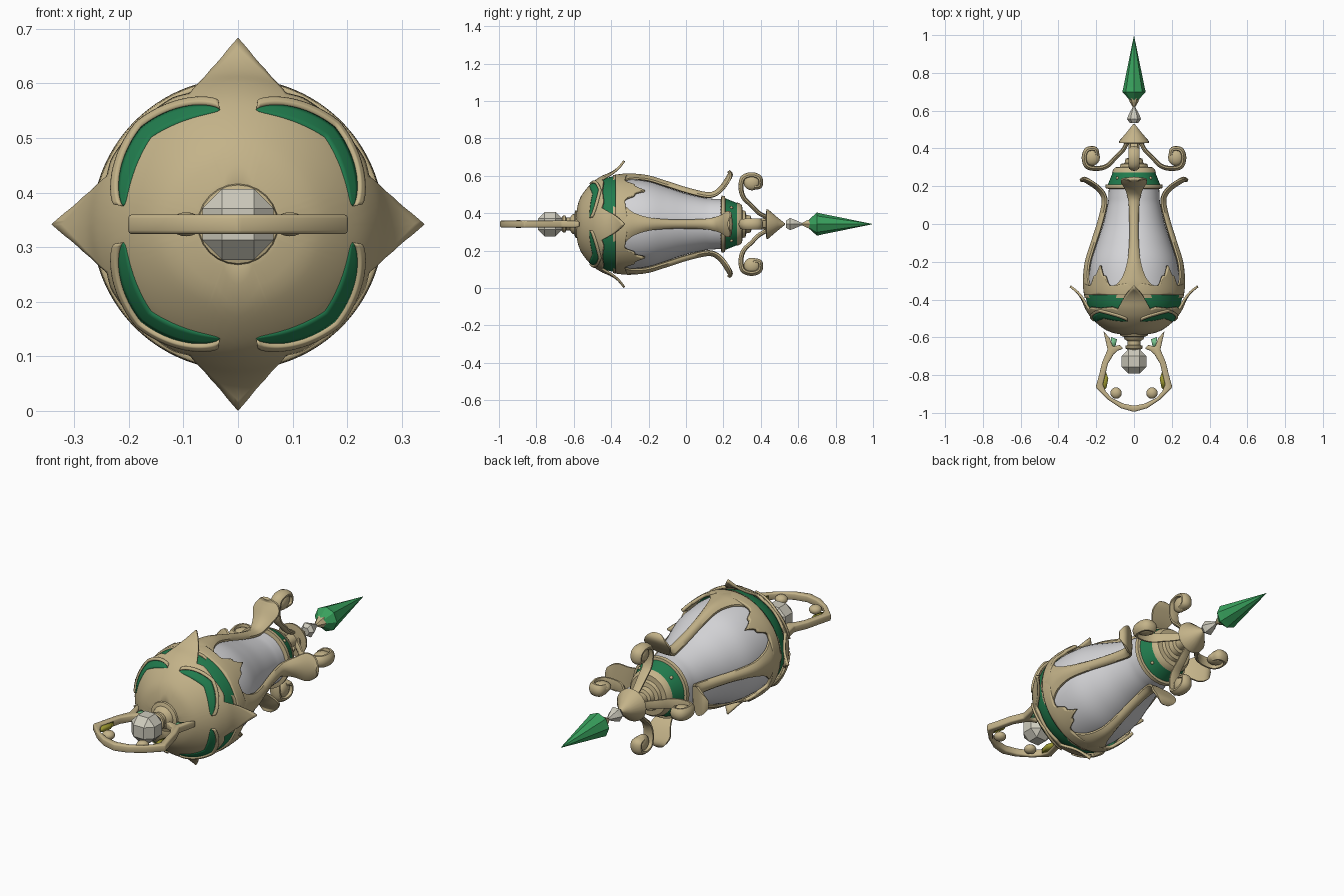
import bpy, bmesh, math
from math import sin, cos, pi, radians, hypot

Z0 = 0.342  # height of the long axis, which runs along y

if "Cube" in bpy.data.objects:
    bpy.data.objects.remove(bpy.data.objects["Cube"])


def material(name, r, g, b):
    m = bpy.data.materials.new(name)
    m.use_nodes = True
    m.diffuse_color = (r, g, b, 1)
    m.node_tree.nodes["Principled BSDF"].inputs["Base Color"].default_value = (r, g, b, 1)
    return m


GOLD = material("pale gold", .55, .45, .25)
GREEN = material("enamel green", .015, .2, .075)
CRYSTAL = material("crystal green", .04, .36, .11)
GLASS = material("frosted glass", .68, .68, .7)
GEM = material("ivory gem", .62, .6, .51)
LEAF = material("light green", .19, .55, .27)
OLIVE = material("olive", .33, .31, .03)


def finish(name, bm, mat, smooth=True, solid=0, mirror=False, bevel=0):
    bmesh.ops.remove_doubles(bm, verts=bm.verts, dist=1e-5)
    bmesh.ops.recalc_face_normals(bm, faces=bm.faces)
    mesh = bpy.data.meshes.new(name)
    bm.to_mesh(mesh)
    bm.free()
    ob = bpy.data.objects.new(name, mesh)
    bpy.context.collection.objects.link(ob)
    mesh.materials.append(mat)
    if mirror:
        ob.modifiers.new("mirror", "MIRROR")
    if solid:
        s = ob.modifiers.new("thickness", "SOLIDIFY")
        s.thickness, s.offset = solid, 0
    if bevel:
        b = ob.modifiers.new("bevel", "BEVEL")
        b.width, b.segments = bevel, 2
    if smooth:
        bpy.ops.object.select_all(action="DESELECT")
        ob.select_set(True)
        bpy.context.view_layer.objects.active = ob
        bpy.ops.object.shade_smooth_by_angle(angle=radians(40))
    return ob


def curve(pts, n=5):
    """Smooth curve through tuples."""
    out = []
    for i in range(len(pts) - 1):
        a, b, c, d = pts[max(i - 1, 0)], pts[i], pts[i + 1], pts[min(i + 2, len(pts) - 1)]
        for k in range(n):
            t = k / n
            out.append(tuple(q + t / 2 * (r - p + t * (2 * p - 5 * q + 4 * r - s + t * (3 * (q - r) + s - p)))
                             for p, q, r, s in zip(a, b, c, d)))
    return out + [pts[-1]]


def lookup(table, t):
    for (a, va), (b, vb) in zip(table, table[1:]):
        if t <= b:
            return va + (vb - va) * max(0, t - a) / (b - a)
    return table[-1][1]


def polar(y, r, a):
    return (r * cos(a), y, Z0 + r * sin(a))


def skin(bm, rows, closed=False, caps=False):
    vs = [[bm.verts.new(p) for p in row] for row in rows]
    n = len(vs[0])
    for p, q in zip(vs, vs[1:]):
        for i in range(n if closed else n - 1):
            j = (i + 1) % n
            bm.faces.new((p[i], p[j], q[j], q[i]))
    if caps:
        bm.faces.new(vs[0])
        bm.faces.new(vs[-1])


def lathe(name, profile, mat, sides=40, smooth=True):
    bm = bmesh.new()
    rows = [[polar(y, max(r, .0005), 2 * pi * i / sides) for i in range(sides)] for y, r in profile]
    skin(bm, rows, closed=True, caps=True)
    return finish(name, bm, mat, smooth)


def patch(name, mat, radius, lo, hi, start, end, off, solid, copies=4, nu=48, nv=10):
    """Curved panel between two edge curves, repeated round the axis (degrees)."""
    bm = bmesh.new()
    for c in range(copies):
        rows = []
        for i in range(nu + 1):
            d = start + (end - start) * i / nu
            f = abs((d + 45) % 90 - 45)
            ys = [lo(f) + (hi(f) - lo(f)) * j / nv for j in range(nv + 1)]
            rows.append([polar(y, lookup(radius, y) + off, radians(d + 90 * c)) for y in ys])
        skin(bm, rows)
    return finish(name, bm, mat, True, solid)


def ribbons(name, path, mat, bend):
    """Four ridged ribbons; path holds y, radius, half width, thickness."""
    bm = bmesh.new()
    section = [(-1, .1), (-.6, .75), (0, 1), (.6, .75), (1, .1), (1, -.5), (0, -.9), (-1, -.5)]
    for c in range(4):
        a = c * pi / 2
        rows = []
        for i, (y, r, w, t) in enumerate(path):
            p, q = path[max(i - 1, 0)], path[min(i + 1, len(path) - 1)]
            dy, dr = q[0] - p[0], q[1] - p[1]
            n = hypot(dy, dr) or 1
            row = []
            for u, h in section:
                s = u * w
                rad = (math.sqrt(max(r * r - s * s, 0)) if bend else r) + h * t * dy / n
                row.append((rad * cos(a) - s * sin(a), y - h * t * dr / n, Z0 + rad * sin(a) + s * cos(a)))
            rows.append(row)
        skin(bm, rows, closed=True, caps=True)
    return finish(name, bm, mat)


def plate(name, outline, mat, thick, bevel=0):
    bm = bmesh.new()
    bm.faces.new([bm.verts.new((x, y, Z0)) for x, y in outline])
    return finish(name, bm, mat, True, thick, True, bevel)


def ball(name, spots, scale, mat):
    bm = bmesh.new()
    for p in spots:
        new = bmesh.ops.create_uvsphere(bm, u_segments=16, v_segments=10, radius=1)["verts"]
        for v in new:
            v.co = [k + v.co[i] * scale[i] for i, k in enumerate(p)]
    return finish(name, bm, mat)


# Glass body with its petal trim
BODY = curve([(-.52, .15), (-.46, .225), (-.38, .25), (-.3, .252), (-.2, .24), (-.1, .208),
              (0, .175), (.1, .152), (.15, .147), (.2, .145)])
lathe("glass_body", [(y, r - .012) for y, r in BODY], GLASS, 48)
patch("green_band", GREEN, BODY, lambda f: -.48, lambda f: -.365, 0, 90, .002, .008)
TRIM = curve([(0, -.31), (24, -.325), (31, -.32), (36, -.275), (40, -.27), (45, -.22)])
patch("inner_petals", GOLD, BODY, lambda f: -.375, lambda f: lookup(TRIM, f), 0, 90, .006, .016)

# Four ribs that flare into leaf tips
ribbons("ribs", curve([(-.39, .25, .13, .012), (-.33, .256, .1, .014), (-.28, .254, .062, .016),
                       (-.2, .243, .036, .017), (-.1, .212, .026, .017), (0, .18, .025, .017),
                       (.1, .156, .028, .017), (.15, .16, .036, .016), (.19, .19, .05, .016),
                       (.222, .235, .07, .016), (.237, .265, .055, .015), (.228, .285, .02, .008)]), GOLD, True)

# Cup with four pointed petals and painted crescents
CUP = curve([(-.585, .03), (-.572, .11), (-.55, .16), (-.5, .22), (-.45, .255), (-.4, .277),
             (-.36, .305), (-.33, .342)])
EDGE = [(0, -.33), (4, -.349), (10, -.383), (16, -.425), (20, -.45), (27, -.44), (45, -.447)]
patch("petal_cup", GOLD, CUP, lambda f: -.585, lambda f: lookup(EDGE, f), 0, 90, -.004, .012, nu=72, nv=18)


def crescent(side):
    def edge(f):
        k = (f - 9) / 36
        return -.512 + .03 * k + side * .017 * sin(pi / 2 * k) ** .6 if k > 0 else -.512
    return edge


patch("green_crescents", GREEN, CUP, crescent(-1), crescent(1), 9, 81, .004, .004, nv=4)
patch("crescent_lips", GOLD, CUP, crescent(1), lambda f: crescent(1)(f) + .012, 9, 81, .006, .014, nv=3)

# Neck and gem at the front
lathe("neck", [(-.56, .09), (-.58, .075), (-.592, .072), (-.597, .055), (-.61, .05), (-.62, .034),
               (-.64, .034), (-.645, .045), (-.657, .045), (-.67, .03), (-.69, .02)], GOLD, 24)
bm = bmesh.new()
bmesh.ops.create_cube(bm, size=.13)
bmesh.ops.bevel(bm, geom=bm.edges[:], offset=.036, segments=1, affect="EDGES", profile=.5)
bmesh.ops.translate(bm, verts=bm.verts, vec=(0, -.727, Z0))
finish("front_gem", bm, GEM, False)

# Flat open handle
plate("handle", [(0, -.995), (.07, -.975), (.137, -.93), (.203, -.865), (.185, -.8), (.168, -.73),
                 (.14, -.665), (.152, -.61), (.162, -.566), (.128, -.605), (.112, -.65), (.074, -.64),
                 (.056, -.66), (.085, -.67), (.108, -.69), (.138, -.74), (.15, -.79), (.165, -.85),
                 (.15, -.885), (.12, -.92), (.06, -.95), (0, -.962)], GOLD, .036, .007)
ball("handle_knobs", [(s * .095, -.895, Z0) for s in (-1, 1)], (.03, .03, .022), GOLD)
plate("handle_leaves", [(.122, -.598), (.09, -.61), (.1, -.655), (.118, -.655)], LEAF, .016)
plate("handle_inlays", [(.15, -.775), (.136, -.82), (.145, -.865), (.158, -.88), (.17, -.85)], OLIVE, .02)

# Green collar with trim and studs
lathe("collar_base", [(.185, .13), (.19, .152), (.208, .15), (.212, .13)], GOLD)
lathe("green_collar", [(.2, .142), (.275, .112)], GREEN)
lathe("collar_rim", [(.27, .1), (.272, .116), (.285, .112), (.3, .1), (.302, .075), (.318, .07),
                     (.322, .05), (.345, .045), (.35, .03), (.44, .03)], GOLD)
ball("collar_studs", [polar(.243, .125, pi / 4 + i * pi / 2) for i in range(4)], (.008, .008, .008), GOLD)

# Rear cap with four scrolls
lathe("rear_cap", [(.425, .03), (.43, .08), (.44, .078), (.49, .035), (.53, .003)], GOLD, 24)
ribbons("scrolls", curve([(.435, .035, .018, .012), (.39, .06, .02, .012), (.35, .1, .022, .012),
                          (.31, .14, .024, .013), (.295, .19, .026, .014), (.305, .245, .028, .015),
                          (.35, .262, .03, .015), (.392, .247, .03, .015), (.395, .205, .028, .014),
                          (.36, .195, .024, .012)]), GOLD, False)
for i in range(4):
    a = i * pi / 2
    wide = (.042, .045, .026) if i % 2 == 0 else (.026, .045, .042)
    ball("scroll_end_%d" % (i + 1), [polar(.353, .222, a)], wide, GOLD)

# Hanging crystals at the rear
lathe("small_gem", [(.535, .022), (.555, .037), (.575, .03), (.625, .004)], GEM, 6, False)
lathe("crystal_claw", [(.615, .004), (.645, .022), (.69, .04), (.695, .03)], GOLD, 6, False)
lathe("crystal", [(.635, .004), (.7, .062), (.725, .056), (.995, .001)], CRYSTAL, 8, False)
